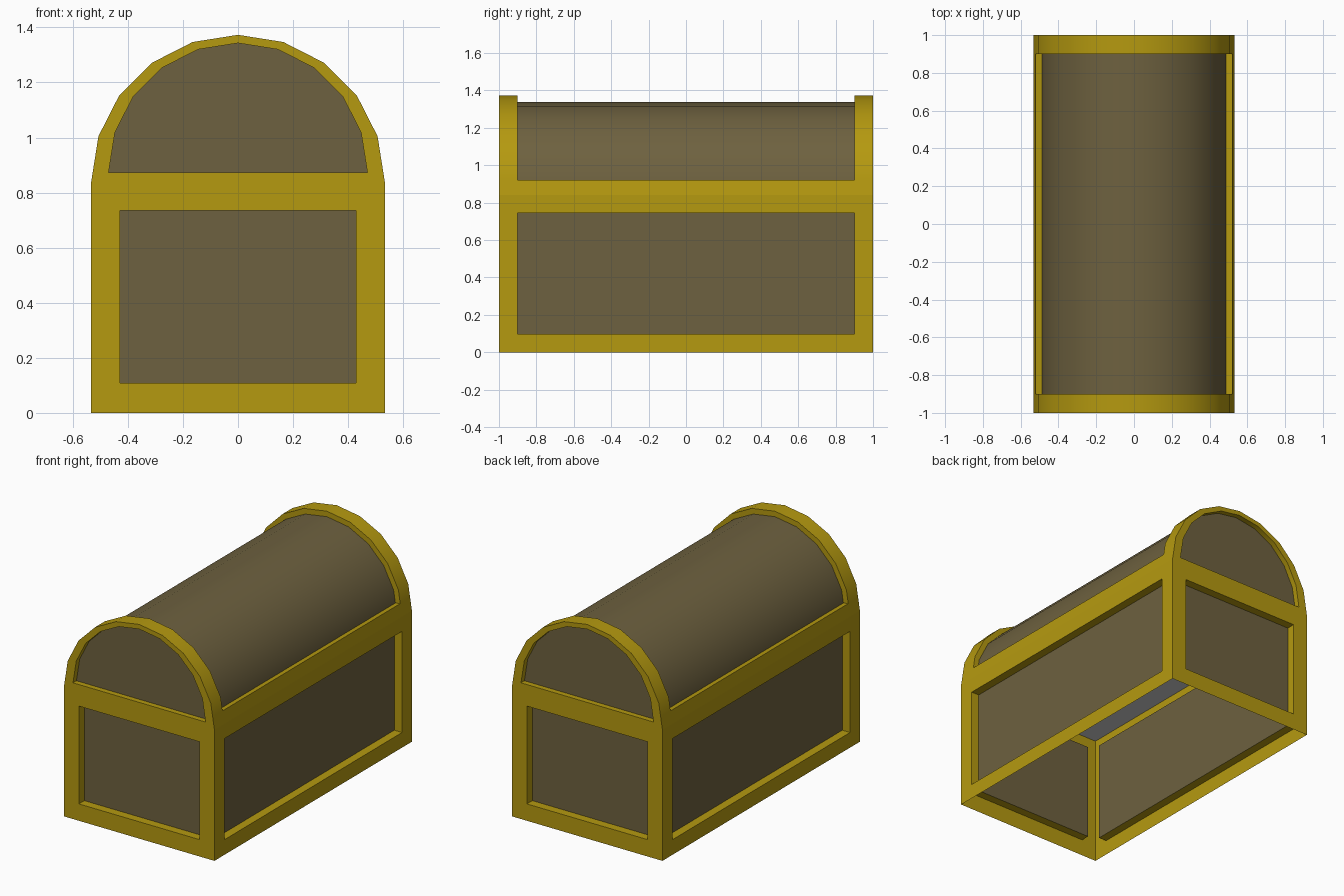
import bpy, bmesh, math
from mathutils import Vector

if "Cube" in bpy.data.objects:
    bpy.data.objects.remove(bpy.data.objects["Cube"])

W, L, H = 0.533, 1.0, 0.84       # half width, half length, body height
OPEN_Y, OPEN_Z = 0.9, 0.92       # lid opening limits
BODY_DEPTH, LID_DEPTH = 0.055, 0.035
GOLD, BROWN = 0, 1


def material(name, color):
    m = bpy.data.materials.new(name)
    m.diffuse_color = (*color, 1)
    m.use_nodes = True
    m.node_tree.nodes["Principled BSDF"].inputs["Base Color"].default_value = m.diffuse_color
    return m


MATS = [material("gold_trim", (0.46, 0.32, 0.005)),
        material("brown_panel", (0.155, 0.12, 0.05))]


def face(bm, pts, mat):
    f = bm.faces.new([bm.verts.new(p) for p in pts])
    f.material_index = mat


def bridge(bm, a, b, closed=False, mat=GOLD):
    n = len(a)
    for i in range(n if closed else n - 1):
        j = (i + 1) % n
        face(bm, (a[i], a[j], b[j], b[i]), mat)


def recessed_wall(bm, outer, inner, push):
    """Flat trim ring, ledge going inward and sunken panel."""
    sunk = [Vector(p) + Vector(push) for p in inner]
    bridge(bm, outer, inner, True)
    bridge(bm, inner, sunk, True)
    face(bm, sunk, BROWN)


def finish(bm, name):
    bmesh.ops.remove_doubles(bm, verts=bm.verts, dist=1e-5)
    bmesh.ops.recalc_face_normals(bm, faces=bm.faces)
    for f in bm.faces:
        f.smooth = True
    for e in bm.edges:
        e.smooth = len(e.link_faces) == 2 and e.calc_face_angle() < math.radians(30)
    me = bpy.data.meshes.new(name)
    bm.to_mesh(me)
    bm.free()
    for m in MATS:
        me.materials.append(m)
    ob = bpy.data.objects.new(name, me)
    bpy.context.collection.objects.link(ob)


def rect(half, z0, z1):
    return [(-half, z0), (half, z0), (half, z1), (-half, z1)]


# chest body: four walls with sunken panels, open underneath
bm = bmesh.new()
for s in (-1, 1):
    recessed_wall(bm, [(x, s * L, z) for x, z in rect(W, 0, H)],
                  [(x, s * L, z) for x, z in rect(0.428, 0.108, 0.735)],
                  (0, -s * BODY_DEPTH, 0))
    recessed_wall(bm, [(s * W, y, z) for y, z in rect(L, 0, H)],
                  [(s * W, y, z) for y, z in rect(OPEN_Y, 0.097, 0.745)],
                  (-s * BODY_DEPTH, 0, 0))
finish(bm, "chest_body")


# lid profiles in x, z
def arc(r, zc):
    return [(r * math.cos(math.pi * i / 10), zc + r * math.sin(math.pi * i / 10))
            for i in range(11)]


def at(profile, y):
    return [(x, y, z) for x, z in profile]


outer = arc(W, H)
t = (OPEN_Z - H) / (outer[1][1] - H)
rim_x = W + t * (outer[1][0] - W)
low_x = rim_x - LID_DEPTH * math.cos(math.radians(9))
low_z = OPEN_Z - LID_DEPTH * math.sin(math.radians(9))
rim = [(rim_x, OPEN_Z)] + outer[1:-1] + [(-rim_x, OPEN_Z)]
sunk = [(low_x, low_z)] + arc(W - LID_DEPTH, H)[1:-1] + [(-low_x, low_z)]
full = [outer[0]] + rim + [outer[-1]]

# barrel lid: end bands, ledges, sunken curved panel and arched ends
bm = bmesh.new()
for s in (-1, 1):
    bridge(bm, at(full, s * L), at(full, s * OPEN_Y))
    bridge(bm, at(rim, s * OPEN_Y), at(sunk, s * OPEN_Y))
    recessed_wall(bm, at(outer, s * L), at(arc(0.47, 0.873), s * L),
                  (0, -s * LID_DEPTH, 0))
    k = 0 if s > 0 else -1
    strip = [outer[k], rim[k], sunk[k]]
    bridge(bm, at(strip, -OPEN_Y), at(strip, OPEN_Y))
bridge(bm, at(sunk, -OPEN_Y), at(sunk, OPEN_Y), mat=BROWN)
finish(bm, "barrel_lid")

# plain divider closing the lid from below
me = bpy.data.meshes.new("inner_divider")
me.from_pydata([(-W, -L, H), (W, -L, H), (W, L, H), (-W, L, H)], [], [(3, 2, 1, 0)])
bpy.context.collection.objects.link(bpy.data.objects.new("inner_divider", me))
